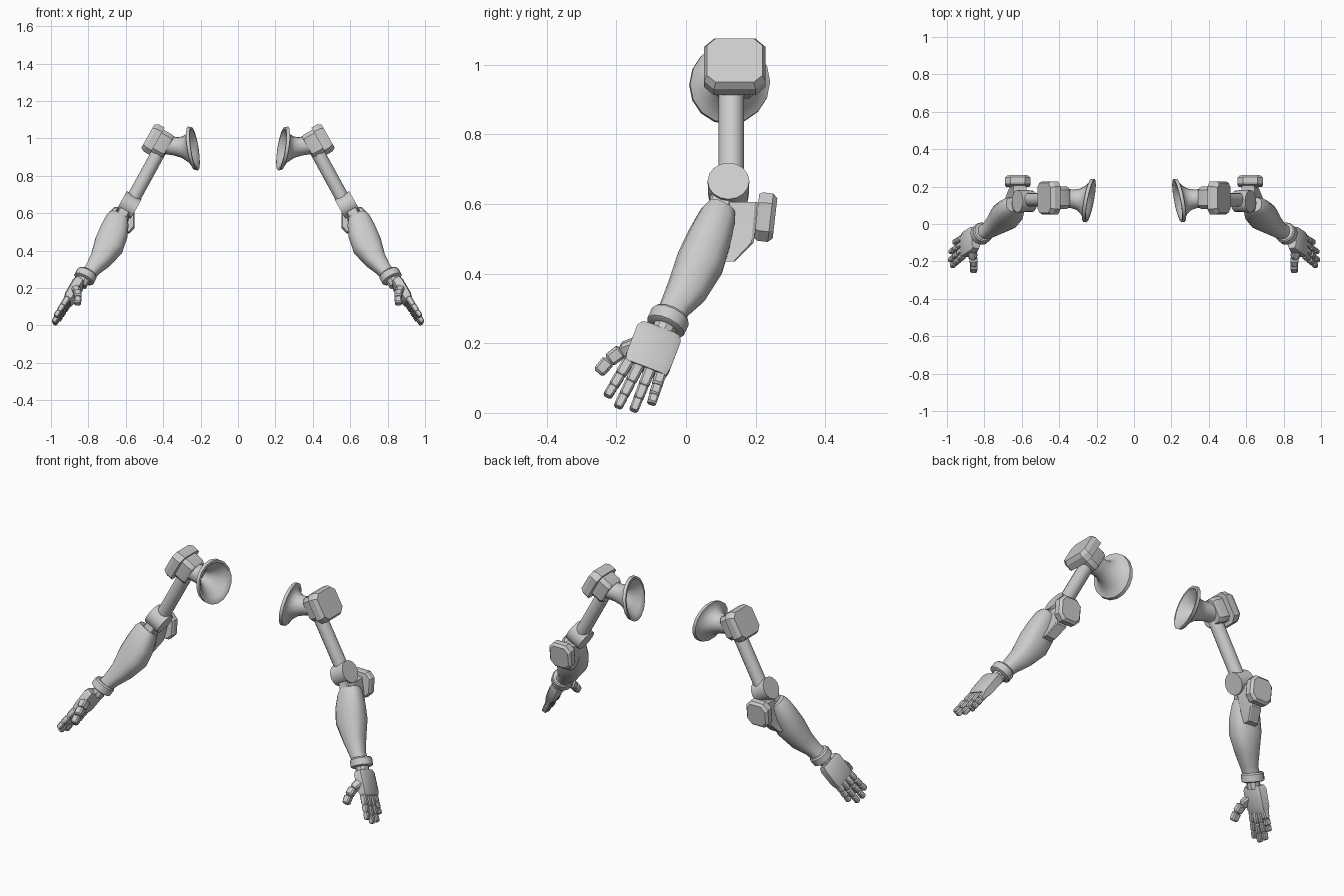
import bpy, bmesh, math
from mathutils import Vector as V

if "Cube" in bpy.data.objects:
    bpy.data.objects.remove(bpy.data.objects["Cube"])

grey = bpy.data.materials.new("metal_grey")
grey.diffuse_color = (0.6, 0.6, 0.6, 1)
grey.use_nodes = True
grey.node_tree.nodes["Principled BSDF"].inputs["Base Color"].default_value = grey.diffuse_color


def circle(n):
    return [(math.cos(2 * math.pi * i / n), math.sin(2 * math.pi * i / n)) for i in range(n)]


def chamfered(c):
    """Unit square with its corners cut by c."""
    k = 1 - c
    return [(1, -k), (1, k), (k, 1), (-k, 1), (-1, k), (-1, -k), (-k, -1), (k, -1)]


def frame(axis, hint):
    """Two directions across an axis; the first follows the hint."""
    axis = V(axis).normalized()
    u = V(hint)
    u = (u - axis * u.dot(axis)).normalized()
    return u, axis.cross(u)


def loft(name, shape, sections, angle=35):
    """Skin sections (centre, u, v, half_u, half_v), cap the ends, mirror to the other arm."""
    bm = bmesh.new()
    rings = [[bm.verts.new(V(c) + u * (a * p) + v * (b * q)) for p, q in shape]
             for c, u, v, a, b in sections]
    n = len(shape)
    for r0, r1 in zip(rings, rings[1:]):
        for i in range(n):
            j = (i + 1) % n
            bm.faces.new((r0[i], r0[j], r1[j], r1[i]))
    bm.faces.new(rings[0][::-1])
    bm.faces.new(rings[-1])
    bmesh.ops.recalc_face_normals(bm, faces=bm.faces)
    for f in bm.faces:
        f.smooth = True
    for e in bm.edges:
        e.smooth = e.calc_face_angle(0) < math.radians(angle)
    me = bpy.data.meshes.new(name)
    bm.to_mesh(me)
    bm.free()
    me.materials.append(grey)
    ob = bpy.data.objects.new(name, me)
    bpy.context.collection.objects.link(ob)
    ob.modifiers.new("other_arm", 'MIRROR').use_mirror_merge = False
    return ob


def along(name, shape, start, axis, hint, steps, angle=35):
    """Straight loft; steps are (distance, half_u, half_v)."""
    u, v = frame(axis, hint)
    d = V(axis).normalized()
    loft(name, shape, [(V(start) + d * s, u, v, a, b) for s, a, b in steps], angle)


Y = V((0, 1, 0))
out = V((0.87, 0, 0.49))       # outward from the shoulder
down = V((0.49, 0, -0.87))     # along the upper arm

# Shoulder funnel: inner bowl, lip, then the outer flare bending to the shoulder
c0, c1 = V((0.232, 0.125, 0.945)), V((0.385, 0.14, 0.965))
a0, a1 = V((1, 0.19, -0.155)).normalized(), out.normalized()
funnel = []
for t, r in [(0.62, 0.025), (0.45, 0.038), (0.27, 0.062), (0.1, 0.092), (0, 0.106), (0, 0.118),
             (0.12, 0.117), (0.15, 0.1), (0.25, 0.078), (0.42, 0.058), (0.65, 0.05), (1, 0.052)]:
    u, v = frame(a0.lerp(a1, max(0, t - 0.12)), Y)
    funnel.append((c0.lerp(c1, t), u, v, r, r))
loft("shoulder_funnel", circle(16), funnel, 45)

# Shoulder block and its outer plate
along("shoulder_block", chamfered(0.3), (0.372, 0.14, 0.955), out, down,
      [(0, 0.06, 0.054), (0.012, 0.067, 0.06), (0.075, 0.067, 0.06)])
along("shoulder_plate", chamfered(0.32), (0.433, 0.14, 0.985), out, down,
      [(0, 0.083, 0.088), (0.035, 0.083, 0.088), (0.056, 0.072, 0.08)], 20)

# Upper arm rod and elbow drum
along("upper_arm", circle(12), (0.40, 0.13, 0.97), (0.17, 0, -0.31), Y,
      [(0, 0.037, 0.037), (0.36, 0.037, 0.037)])
along("elbow_drum", circle(16), (0.545, 0.122, 0.622), out, Y,
      [(0, 0.058, 0.058), (0.09, 0.06, 0.06)])
along("elbow_tongue", chamfered(0.2), (0.595, 0.115, 0.64), (0.04, -0.03, -0.08), Y,
      [(0, 0.032, 0.03), (0.1, 0.03, 0.03)])

# Rear elbow bracket tapering into the forearm, with its round paddle
X = V((1, 0, 0))
loft("elbow_bracket", chamfered(0.15), [
    ((0.61, 0.153, 0.605), X, Y, 0.034, 0.053),
    ((0.635, 0.15, 0.49), X, Y, 0.034, 0.045),
    ((0.66, 0.115, 0.435), X, Y, 0.03, 0.025)], 20)
along("elbow_paddle", chamfered(0.42), (0.622, 0.203, 0.565), (0, 0.99, -0.115), X,
      [(0, 0.062, 0.064), (0.01, 0.068, 0.07), (0.04, 0.068, 0.07), (0.053, 0.056, 0.058)], 20)

# Forearm muscle shell
fore = V((0.435, -0.39, -0.81)).normalized()
fu, fv = frame(fore, X)
loft("forearm", [(math.copysign(abs(p) ** 0.8, p), math.copysign(abs(q) ** 0.8, q))
                 for p, q in circle(16)],
     [(c, fu, fv, a, b) for c, a, b in [
         ((0.636, 0.10, 0.585), 0.052, 0.043), ((0.645, 0.09, 0.56), 0.066, 0.054),
         ((0.663, 0.067, 0.50), 0.079, 0.064), ((0.69, 0.04, 0.43), 0.082, 0.07),
         ((0.735, 0.002, 0.35), 0.058, 0.059), ((0.777, -0.033, 0.30), 0.042, 0.044),
         ((0.80, -0.045, 0.275), 0.04, 0.042)]])

# Wrist cuff and wrist
cuff = V((0.815, -0.051, 0.264))
along("wrist_cuff", circle(12), cuff - fore * 0.024, fore, X,
      [(0, 0.052, 0.052), (0.008, 0.058, 0.058), (0.044, 0.058, 0.058), (0.048, 0.05, 0.05)])
along("wrist", circle(10), cuff, fore, X, [(0, 0.036, 0.036), (0.06, 0.034, 0.034)])

# Palm in the hand's own directions
wrist = V((0.845, -0.075, 0.235))
h = V((0.496, -0.312, -0.81)).normalized()     # toward the fingertips
w, nrm = frame(h, (0, 0.94, -0.35))            # across the knuckles
along("palm", chamfered(0.3), wrist, h, w,
      [(0, 0.058, 0.024), (0.02, 0.067, 0.03), (0.11, 0.067, 0.028), (0.138, 0.062, 0.02)])


def digit(name, points, r):
    """Finger of chamfered joints, one per pair of points, narrowing to the tip."""
    for i, (p, q) in enumerate(zip(points, points[1:])):
        k, d = r * (1 - 0.08 * i), q - p
        L = d.length
        along(f"{name}_joint_{i + 1}", chamfered(0.35), p, d, w,
              [(0, k * 0.7, k * 0.7), (L * 0.12, k, k), (L * 0.85, k * 0.95, k * 0.95),
               (L, k * 0.65, k * 0.65)])


# Four fingers spreading slightly, then the thumb
for name, off, length in [("index_finger", -0.053, 0.135), ("middle_finger", -0.021, 0.155),
                          ("ring_finger", 0.013, 0.147), ("little_finger", 0.046, 0.105)]:
    base = wrist + h * 0.13 + w * off
    d = (h + w * (off * 2.2 - 0.04)).normalized()
    digit(name, [base + d * (length * t) for t in (0, 0.4, 0.72, 1)], 0.0165)
digit("thumb", [V((0.872, -0.125, 0.2)), V((0.858, -0.185, 0.178)),
                V((0.856, -0.222, 0.15)), V((0.858, -0.252, 0.115))], 0.023)
